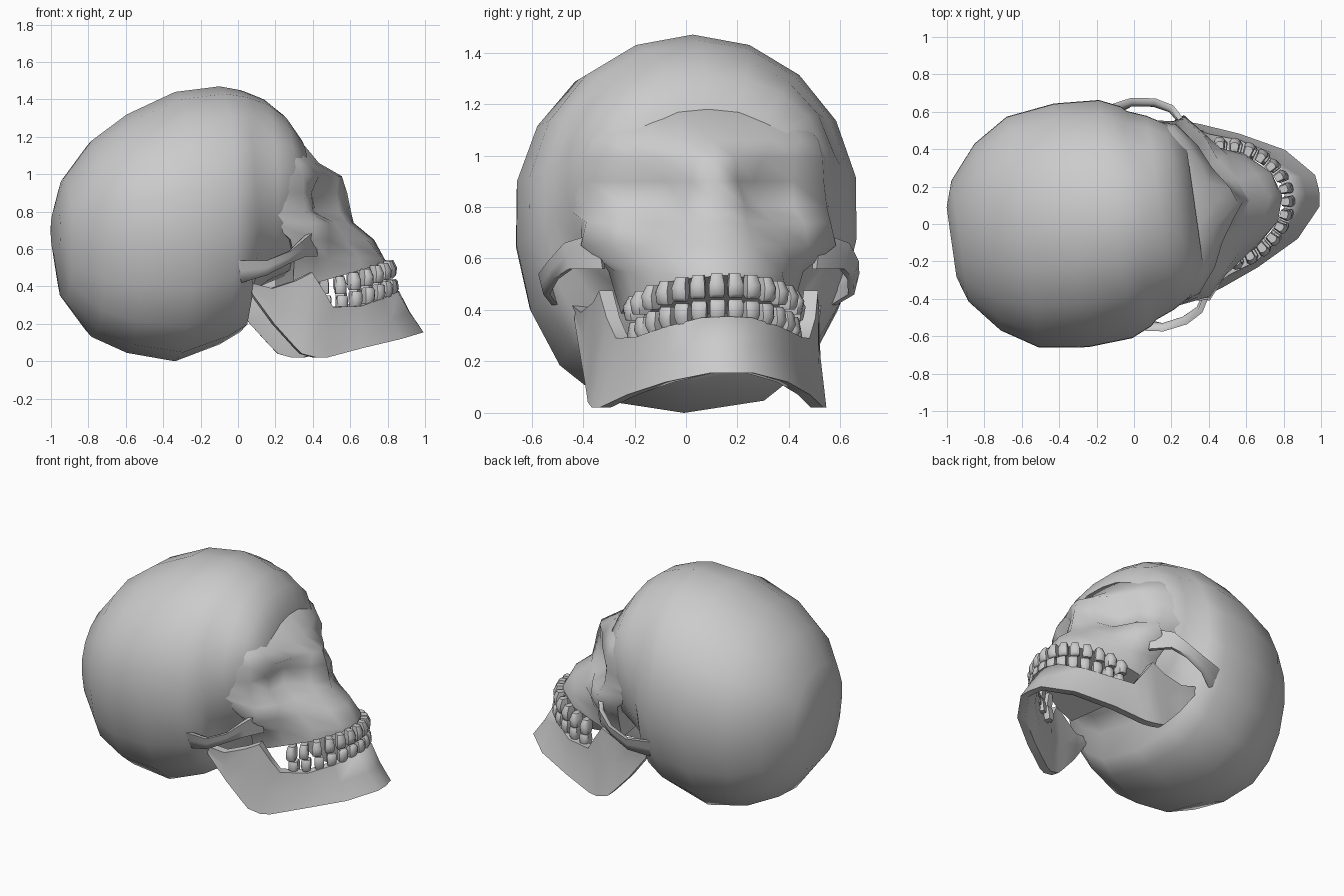
import bpy, bmesh, math
from mathutils import Matrix, Vector

if "Cube" in bpy.data.objects:
    bpy.data.objects.remove(bpy.data.objects["Cube"])

# The whole skull is turned slightly away from the x axis
PLACE = Matrix.Translation((0, 0.04, 0)) @ Matrix.Rotation(math.radians(8), 4, 'Z')


def loft(bm, rings):
    """Skin closed rings of equal length and cap both ends."""
    vs = [[bm.verts.new(p) for p in r] for r in rings]
    n = len(vs[0])
    for a, b in zip(vs, vs[1:]):
        for i in range(n):
            j = (i + 1) % n
            bm.faces.new((a[i], a[j], b[j], b[i]))
    bm.faces.new(vs[0])
    bm.faces.new(vs[-1])


def part(name, lofts, angle=50):
    bm = bmesh.new()
    for rings in lofts:
        loft(bm, rings)
    bmesh.ops.recalc_face_normals(bm, faces=bm.faces)
    me = bpy.data.meshes.new(name)
    bm.to_mesh(me)
    bm.free()
    ob = bpy.data.objects.new(name, me)
    bpy.context.collection.objects.link(ob)
    ob.matrix_world = PLACE
    bpy.ops.object.select_all(action='DESELECT')
    ob.select_set(True)
    bpy.context.view_layer.objects.active = ob
    bpy.ops.object.shade_smooth_by_angle(angle=math.radians(angle))
    return ob


def flip(p):
    return (p[0], -p[1], p[2])


def ribbon(tops, bottoms, thick, bulge=0.0):
    """Thick upright band between a top and a bottom path, hollowed by a negative bulge."""
    rings = []
    for i, (t, b) in enumerate(zip(tops, bottoms)):
        lo, hi = max(i - 1, 0), min(i + 1, len(tops) - 1)
        d = Vector(bottoms[hi]) + Vector(tops[hi]) - Vector(bottoms[lo]) - Vector(tops[lo])
        n = Vector((-d.y, d.x, 0)).normalized() * thick
        t, b = Vector(t), Vector(b)
        m = (t + b) / 2
        rings.append([t, m - n * bulge, b, b + n * 0.7, m + n, t + n * 0.8])
    return rings


# Braincase: x, top, bottom, half width, height of widest point
sections = [
    (-0.985, 0.82, 0.58, 0.19, 0.70), (-0.94, 0.98, 0.33, 0.33, 0.70),
    (-0.79, 1.18, 0.13, 0.51, 0.74), (-0.60, 1.32, 0.045, 0.63, 0.77),
    (-0.34, 1.44, 0.00, 0.665, 0.79), (-0.10, 1.47, 0.09, 0.65, 0.80),
    (0.01, 1.45, 0.155, 0.60, 0.84), (0.04, 1.44, 0.34, 0.57, 0.86),
    (0.14, 1.40, 0.41, 0.53, 0.92), (0.24, 1.32, 0.45, 0.47, 0.98),
    (0.33, 1.19, 0.52, 0.35, 1.00)]
braincase = []
for x, top, bot, w, mid in sections:
    ring = []
    for k in range(18):
        a = math.tau * k / 18 + math.pi / 2
        c, s = math.cos(a), math.sin(a)
        if s < 0:       # lower half boxier, underside flatter
            c = math.copysign(abs(c) ** 0.7, c) if abs(c) > 1e-6 else 0
        ring.append((x, w * c, mid + s * ((top - mid) if s > 0 else (mid - bot))))
    braincase.append(ring)
part("braincase", [braincase], 60)

# Face: height, then (x, y) from the midline out to the temple
rows = [
    (1.18, [(.33, 0), (.32, .12), (.29, .20), (.25, .30), (.19, .36), (.08, .40)]),
    (1.06, [(.435, 0), (.42, .12), (.38, .25), (.33, .36), (.27, .44), (.06, .50)]),
    (0.99, [(.56, 0), (.53, .08), (.45, .20), (.39, .33), (.29, .455), (.05, .53)]),
    (0.90, [(.59, 0), (.52, .09), (.38, .17), (.35, .33), (.29, .46), (.05, .53)]),
    (0.80, [(.61, 0), (.53, .12), (.39, .20), (.36, .33), (.30, .47), (.06, .52)]),
    (0.74, [(.625, 0), (.57, .12), (.49, .23), (.44, .36), (.34, .48), (.12, .47)]),
    (0.65, [(.735, 0), (.68, .13), (.54, .26), (.44, .38), (.34, .50), (.22, .45)]),
    (0.55, [(.79, 0), (.76, .13), (.62, .25), (.44, .33), (.36, .37), (.25, .38)]),
    (0.48, [(.80, 0), (.76, .13), (.62, .26), (.45, .31), (.37, .33), (.25, .33)])]
face = []
for z, pts in rows:
    tilt = 0.27 if z < 0.5 else 0.0
    half = [(x, y, z + tilt * (x - 0.6)) for x, y in pts]
    face.append(half + [flip(p) for p in reversed(half[1:])])
part("face_bone", [face], 66)

# Cheek arches, one on each side
arch_top = [(.36, .44, .70), (.29, .56, .66), (.20, .61, .59), (.07, .63, .54), (-.10, .60, .54)]
arch_bot = [(.37, .42, .56), (.29, .54, .56), (.19, .59, .52), (.07, .61, .46), (-.06, .56, .42)]
arch = ribbon(arch_top, arch_bot, 0.035)
part("cheek_arches", [arch, [[flip(p) for p in ring] for ring in arch]], 75)

# Lower jaw: from the hinge, along the branch, to the chin and back
jaw_top = [(.00, .49, .42), (.12, .47, .39), (.25, .44, .43), (.34, .43, .475), (.41, .41, .37),
           (.46, .38, .29), (.62, .325, .295), (.75, .225, .335), (.85, .10, .37), (.87, 0, .375)]
jaw_bot = [(.01, .48, .36), (.13, .47, .20), (.24, .465, .08), (.28, .465, .04), (.36, .46, .02),
           (.42, .44, .02), (.62, .36, .07), (.85, .24, .12), (.99, .085, .155), (1.0, 0, .155)]


def both_sides(half):
    return half + [flip(p) for p in reversed(half[:-1])]


part("lower_jaw", [ribbon(both_sides(jaw_top), both_sides(jaw_bot), -0.07, -0.12)], 65)


# Teeth: two tilted arches of tapered blocks
def tooth_row(name, cx, rx, ry, z_front, up, count=14):
    teeth = []
    for k in range(count):
        a = math.radians(-84 + 168 * k / (count - 1))
        c, s = math.cos(a), math.sin(a)
        pos = Vector((cx + rx * c, ry * s, 0))
        pos.z = z_front + 0.29 * (pos.x - cx - rx)
        out = Vector((ry * c, rx * s, 0)).normalized()
        side = Vector((-out.y, out.x, 0))
        back = abs(s) ** 3
        w = 0.030
        d = 0.026 + 0.012 * back
        rings = []
        # root, belly, biting edge
        for h, kw, kd in ((0.055, 0.72, 0.8), (0.015, 0.98, 1.1), (-0.025, 1.0, 0.9),
                          (-0.038, 0.85, 0.4 + 0.4 * back)):
            centre = pos + Vector((0, 0, h * up)) + out * (0.012 if h < 0.03 else 0)
            rings.append([centre + side * w * kw * i + out * d * kd * j
                          for i, j in ((1, .6), (.5, 1), (-.5, 1), (-1, .6), (-.8, -1), (.8, -1))])
        teeth.append(rings)
    part(name, teeth, 50)


tooth_row("upper_teeth", 0.47, 0.345, 0.305, 0.487, 1)
tooth_row("lower_teeth", 0.48, 0.345, 0.29, 0.403, -1)
